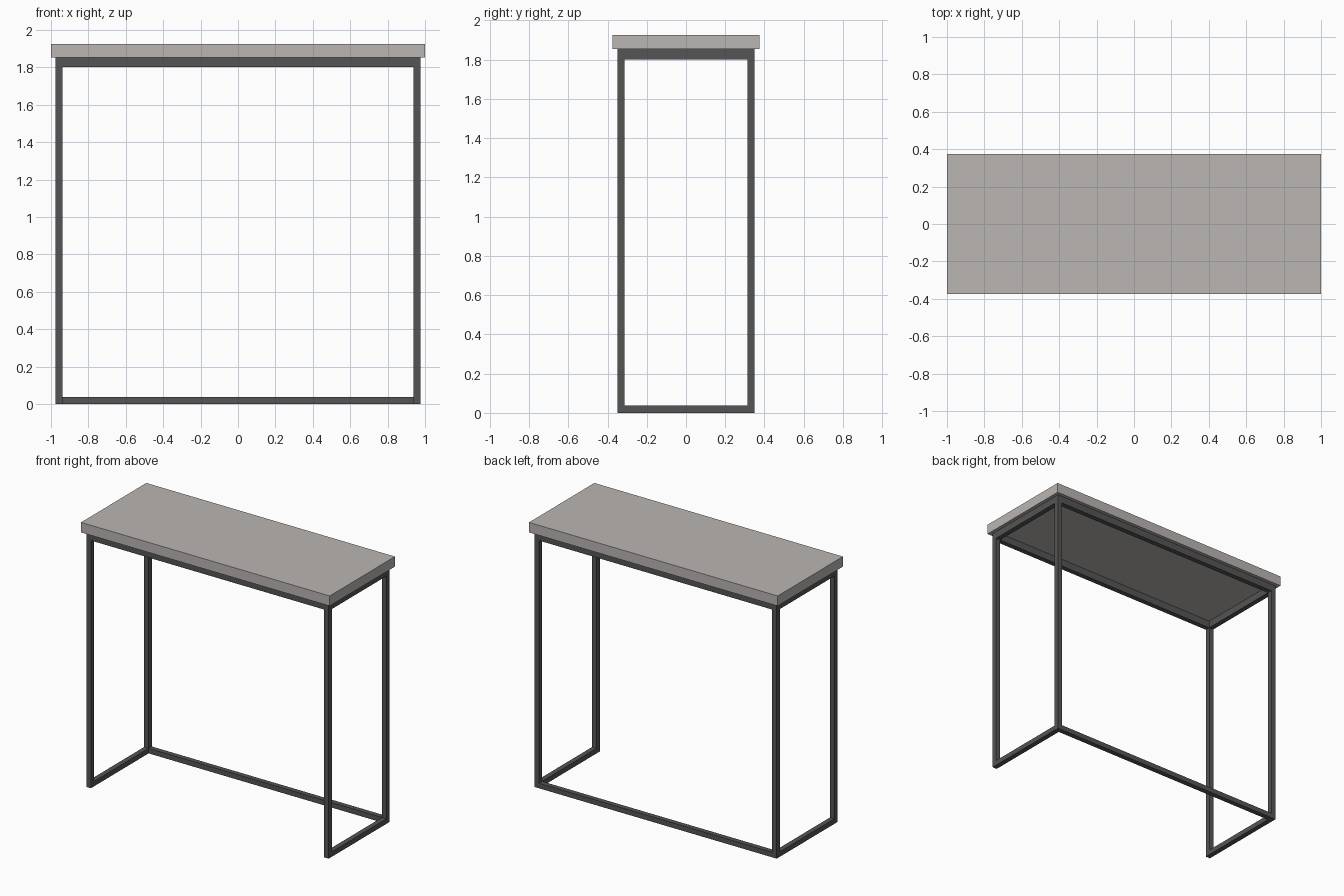
import bpy

if "Cube" in bpy.data.objects:
    bpy.data.objects.remove(bpy.data.objects["Cube"])


def material(name, rgb):
    m = bpy.data.materials.new(name)
    m.diffuse_color = (*rgb, 1.0)
    m.use_nodes = True
    m.node_tree.nodes["Principled BSDF"].inputs["Base Color"].default_value = m.diffuse_color
    return m


STONE = material("warm_grey_top", (0.49, 0.465, 0.45))
METAL = material("dark_grey_metal", (0.09, 0.09, 0.09))

# Overall sizes
FRAME_X, FRAME_Y = 0.975, 0.35   # outer half sizes of the frame
TUBE = 0.0365                    # square tube width
RAIL = 0.052                     # height of the upper rails
TOP_Z, TOP_H = 1.853, 0.073      # underside and thickness of the top


def box(name, lo, hi, mat):
    """Axis-aligned box between two corners."""
    bpy.ops.mesh.primitive_cube_add(size=1)
    ob = bpy.context.object
    ob.name = name
    ob.location = [(a + b) / 2 for a, b in zip(lo, hi)]
    ob.scale = [b - a for a, b in zip(lo, hi)]
    bpy.ops.object.transform_apply(location=True, rotation=False, scale=True)
    ob.data.materials.append(mat)
    return ob


def span(side, outer):
    """Range covered by a tube lying against the outer limit on one side."""
    return sorted((side * outer, side * (outer - TUBE)))


# Table top
box("table_top", (-1, -0.375, TOP_Z), (1, 0.375, TOP_Z + TOP_H), STONE)

IN_X, IN_Y = FRAME_X - TUBE, FRAME_Y - TUBE
for sx, x_name in ((-1, "left"), (1, "right")):
    x0, x1 = span(sx, FRAME_X)
    # Legs
    for sy, y_name in ((-1, "front"), (1, "back")):
        y0, y1 = span(sy, FRAME_Y)
        box(f"{y_name}_{x_name}_leg", (x0, y0, 0), (x1, y1, TOP_Z), METAL)
    # Side rails, upper and floor
    box(f"{x_name}_upper_rail", (x0, -IN_Y, TOP_Z - RAIL), (x1, IN_Y, TOP_Z), METAL)
    box(f"{x_name}_floor_rail", (x0, -IN_Y, 0), (x1, IN_Y, TUBE), METAL)

# Long upper rails
for sy, y_name in ((-1, "front"), (1, "back")):
    y0, y1 = span(sy, FRAME_Y)
    box(f"{y_name}_upper_rail", (-IN_X, y0, TOP_Z - RAIL), (IN_X, y1, TOP_Z), METAL)

# Long floor rail, at the back only
y0, y1 = span(1, FRAME_Y)
box("back_floor_rail", (-IN_X, y0, 0), (IN_X, y1, TUBE), METAL)
